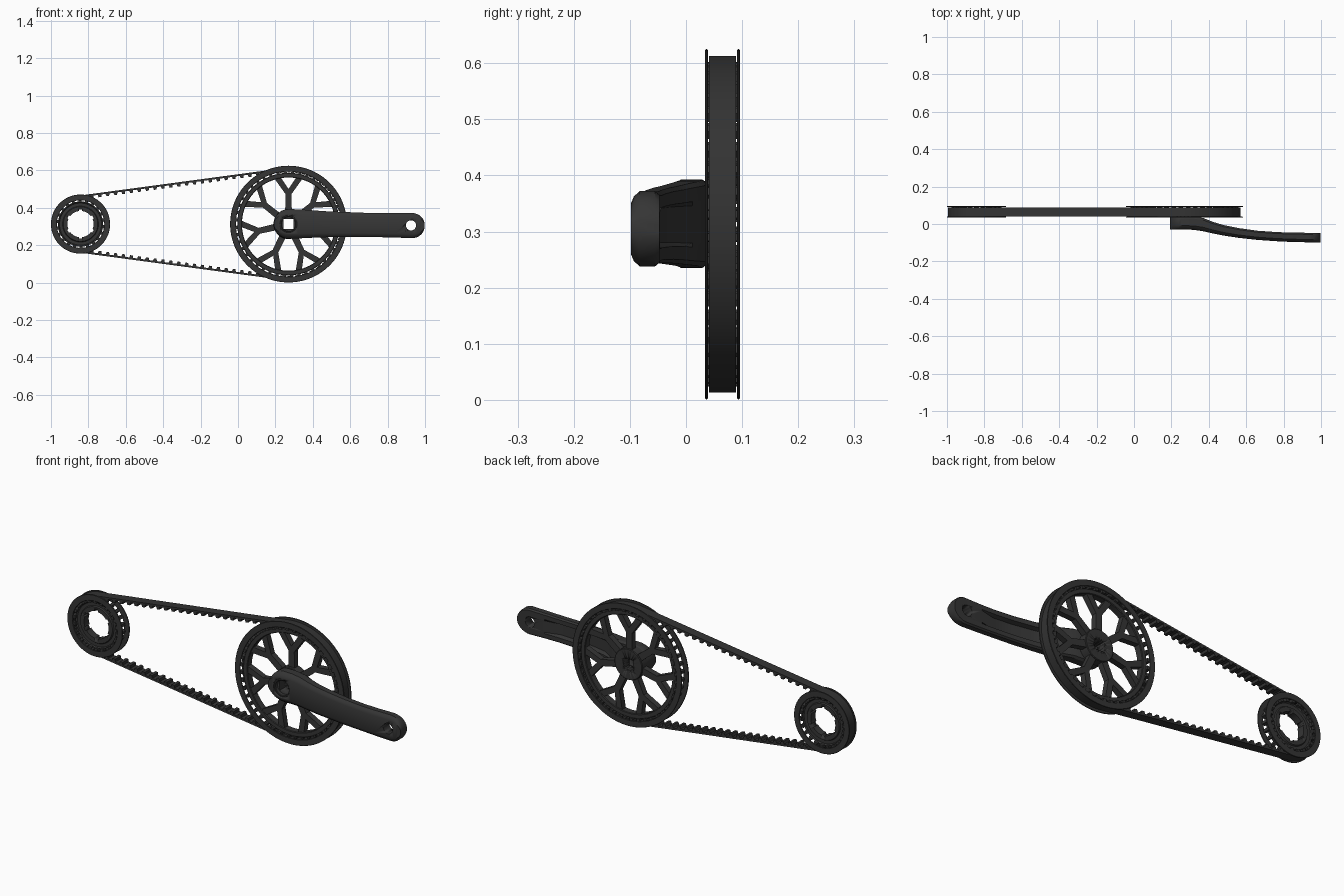
import bpy, bmesh, math
from mathutils import Matrix, Vector

if "Cube" in bpy.data.objects:
    bpy.data.objects.remove(bpy.data.objects["Cube"], do_unlink=True)


def material(name, v):
    m = bpy.data.materials.new(name)
    m.use_nodes = True
    m.diffuse_color = (v, v, v, 1)
    m.node_tree.nodes["Principled BSDF"].inputs["Base Color"].default_value = (v, v, v, 1)
    return m


METAL = material("dark metal", 0.036)
RUBBER = material("black rubber", 0.033)

Z = 0.313
BIG, SMALL = Vector((0.27, 0, Z)), Vector((-0.842, 0, Z))
TAU = 2 * math.pi
Y_FRONT, Y_BACK = 0.034, 0.096
Y_MID = (Y_FRONT + Y_BACK) / 2


def finish(bm, name, mat=METAL):
    bmesh.ops.recalc_face_normals(bm, faces=bm.faces)
    me = bpy.data.meshes.new(name)
    bm.to_mesh(me)
    bm.free()
    me.materials.append(mat)
    ob = bpy.data.objects.new(name, me)
    bpy.context.collection.objects.link(ob)
    bpy.ops.object.select_all(action='DESELECT')
    ob.select_set(True)
    bpy.context.view_layer.objects.active = ob
    bpy.ops.object.shade_smooth_by_angle(angle=math.radians(32))
    return ob


def radial(a):
    return Vector((math.cos(a), 0, math.sin(a)))


def skin(bm, rings, closed):
    """Joins rings of vertices with quads; closes the loop or caps the ends."""
    n, k = len(rings), len(rings[0])
    for i in range(n if closed else n - 1):
        a, b = rings[i], rings[(i + 1) % n]
        for j in range(k):
            bm.faces.new((a[j], a[(j + 1) % k], b[(j + 1) % k], b[j]))
    if not closed:
        bm.faces.new(rings[0])
        bm.faces.new(rings[-1])


def lathe(name, profile, centre, steps=96):
    """Turns a closed (radius, y) profile about the y direction."""
    bm = bmesh.new()
    rings = []
    for i in range(steps):
        d = radial(TAU * i / steps)
        rings.append([bm.verts.new(centre + d * r + Vector((0, y, 0))) for r, y in profile])
    skin(bm, rings, True)
    return finish(bm, name)


def ring(name, r0, r1, y0, y1, centre, bevel=0.003):
    b = bevel
    return lathe(name, [(r0, y0 + b), (r0 + b, y0), (r1 - b, y0), (r1, y0 + b),
                        (r1, y1 - b), (r1 - b, y1), (r0 + b, y1), (r0, y1 - b)], centre)


def bar(bm, p, q, width, y0, y1, end_width=None):
    """Adds a straight, optionally tapered bar from p to q in the wheel plane."""
    d = (q - p).normalized()
    side = Vector((-d.z, 0, d.x))
    rings = []
    for point, w in ((p, width), (q, end_width or width)):
        rings.append([bm.verts.new(point + side * w * s / 2 + Vector((0, y, 0)))
                      for s, y in ((-1, y0), (1, y0), (1, y1), (-1, y1))])
    skin(bm, rings, False)


def cut(ob, cutter):
    cutter.hide_render = True
    mod = ob.modifiers.new("cut", 'BOOLEAN')
    mod.operation, mod.solver, mod.object = 'DIFFERENCE', 'EXACT', cutter
    bpy.context.view_layer.objects.active = ob
    bpy.ops.object.modifier_apply(modifier=mod.name)
    bpy.data.objects.remove(cutter, do_unlink=True)


def drill(centre, r, y0, y1, sides=40, turn=0.0):
    bm = bmesh.new()
    rings = [[bm.verts.new(centre + radial(TAU * i / sides + turn) * r + Vector((0, y, 0)))
              for i in range(sides)] for y in (y0, y1)]
    skin(bm, rings, False)
    return finish(bm, "cutter")


# Belt layout: straight runs tangent to both pulleys
R_BIG, R_SMALL = 0.300, 0.152
GAP = BIG.x - SMALL.x
tangent = math.acos(-(R_BIG - R_SMALL) / GAP)
run = GAP * math.sin(tangent)
wrap_small = (TAU - 2 * tangent) * R_SMALL
wrap_big = 2 * tangent * R_BIG
total = 2 * run + wrap_small + wrap_big
N_BIG, N_SMALL = 44, 22
count = round(total / (TAU * R_BIG / N_BIG))
pitch = total / count


def belt_at(s):
    """Outer belt point and outward normal at length s, from the top of the big pulley."""
    top, low = radial(tangent), radial(-tangent)
    if s < run:
        return (BIG + top * R_BIG).lerp(SMALL + top * R_SMALL, s / run), top
    s -= run
    if s < wrap_small:
        n = radial(tangent + s / R_SMALL)
        return SMALL + n * R_SMALL, n
    s -= wrap_small
    if s < run:
        return (SMALL + low * R_SMALL).lerp(BIG + low * R_BIG, s / run), low
    n = radial(-tangent + (s - run) / R_BIG)
    return BIG + n * R_BIG, n


# Toothed belt
BELT0, BELT1 = 0.041, 0.089
bm = bmesh.new()
rings = []
for i in range(count * 4):
    p, n = belt_at(i * total / (count * 4))
    rings.append([bm.verts.new(p - n * d + Vector((0, y, 0)))
                  for d, y in ((0, BELT0), (0, BELT1), (0.010, BELT1), (0.010, BELT0))])
skin(bm, rings, True)
for i in range(count):
    p, n = belt_at(i * pitch)
    bar(bm, p - n * 0.008, p - n * 0.023, 0.022, BELT0, BELT1, 0.014)
finish(bm, "toothed_belt", RUBBER)


# Pulley rims: two thin flanges joined by tooth bars
def pulley_rim(label, centre, r, n, phase):
    for side, y0 in (("front", Y_FRONT), ("back", Y_BACK - 0.005)):
        ring(f"{label}_{side}_flange", r - 0.031, r, y0, y0 + 0.005, centre, 0.0015)
    bm = bmesh.new()
    for i in range(n):
        d = radial(phase + TAU * (i + 0.5) / n)
        bar(bm, centre + d * (r - 0.042), centre + d * (r - 0.023), 0.019,
            Y_FRONT + 0.002, Y_BACK - 0.002, 0.013)
    finish(bm, f"{label}_teeth")


pulley_rim("big_pulley", BIG, 0.312, N_BIG, tangent)
offset = (pitch - run % pitch) / R_SMALL
pulley_rim("small_pulley", SMALL, 0.158, N_SMALL, tangent + offset)

# Big pulley: inner rim, forked spokes and hub
ring("big_pulley_rim", 0.249, 0.274, 0.046, 0.084, BIG)
SPOKES = 7
bm = bmesh.new()
for i in range(SPOKES):
    a = math.pi / 2 + TAU * i / SPOKES
    bar(bm, BIG + radial(a) * 0.05, BIG + radial(a) * 0.178, 0.036, 0.050, 0.080, 0.032)
    for s in (-1, 1):
        bar(bm, BIG + radial(a) * 0.162, BIG + radial(a + s * 0.235) * 0.256,
            0.028, 0.050, 0.080, 0.032)
finish(bm, "big_pulley_spokes")
hub = ring("big_pulley_hub", 0.010, 0.080, 0.036, 0.086, BIG)
cut(hub, drill(BIG, 0.038, 0, 0.2, 4, math.pi / 4))

# Small pulley: stepped core with a notched bore
core = lathe("small_pulley_core", [
    (0.070, 0.046), (0.092, 0.046), (0.096, 0.052), (0.112, 0.052), (0.119, 0.047),
    (0.121, 0.052), (0.121, 0.078), (0.119, 0.083), (0.112, 0.078), (0.096, 0.078),
    (0.092, 0.084), (0.070, 0.084)], SMALL)
for i in range(3):
    d = radial(math.pi / 6 + i * math.pi / 3) * 0.077
    bm = bmesh.new()
    bar(bm, SMALL - d, SMALL + d, 0.018, 0.0, 0.2)
    cut(core, finish(bm, "cutter"))

# Crank arm: section lofted along x, as (x, front y, back y, centre z, half height)
spine = [(0.27, -0.030, 0.040, 0.314, 0.079), (0.32, -0.031, 0.040, 0.314, 0.078),
         (0.37, -0.039, 0.032, 0.314, 0.075), (0.42, -0.050, 0.012, 0.313, 0.072),
         (0.48, -0.062, -0.006, 0.312, 0.069), (0.56, -0.074, -0.022, 0.311, 0.067),
         (0.66, -0.085, -0.036, 0.309, 0.065), (0.76, -0.092, -0.043, 0.307, 0.064),
         (0.84, -0.096, -0.046, 0.306, 0.065), (0.932, -0.098, -0.047, 0.305, 0.067)]
stations = []
first, last = spine[0], spine[-1]
for k in range(1, 9):
    a = k * math.pi / 16
    stations.append((first[0] - first[4] * math.cos(a), *first[1:4], first[4] * math.sin(a)))
stations += spine[1:-1]
for k in range(8, 0, -1):
    a = k * math.pi / 16
    stations.append((last[0] + last[4] * math.cos(a), *last[1:4], last[4] * math.sin(a)))
bm = bmesh.new()
rings = []
for x, f, b, zc, h in stations:
    t = b - f
    groove = 0.022 if 0.45 < x < 0.8 else 0.0
    half = [(f, 0.68), (f + 0.10 * t, 0.86), (f + 0.30 * t, 1.0), (b - 0.16 * t, 1.0),
            (b, 0.90), (b, 0.56), (b - groove, 0.46)]
    pts = half + [(y, -s) for y, s in reversed(half)]
    rings.append([bm.verts.new((x, y, zc + s * h)) for y, s in pts])
skin(bm, rings, False)
arm = finish(bm, "crank_arm")
cut(arm, drill(Vector((0.925, 0, 0.306)), 0.027, -0.2, 0.1))
cut(arm, drill(BIG, 0.046, -0.2, -0.008))
cut(arm, drill(BIG, 0.038, -0.2, 0.1, 4, math.pi / 4))

# Raised collar round the axle socket and a lip round the pedal hole
ring("axle_collar", 0.038, 0.047, -0.026, -0.006, BIG, 0.002)
